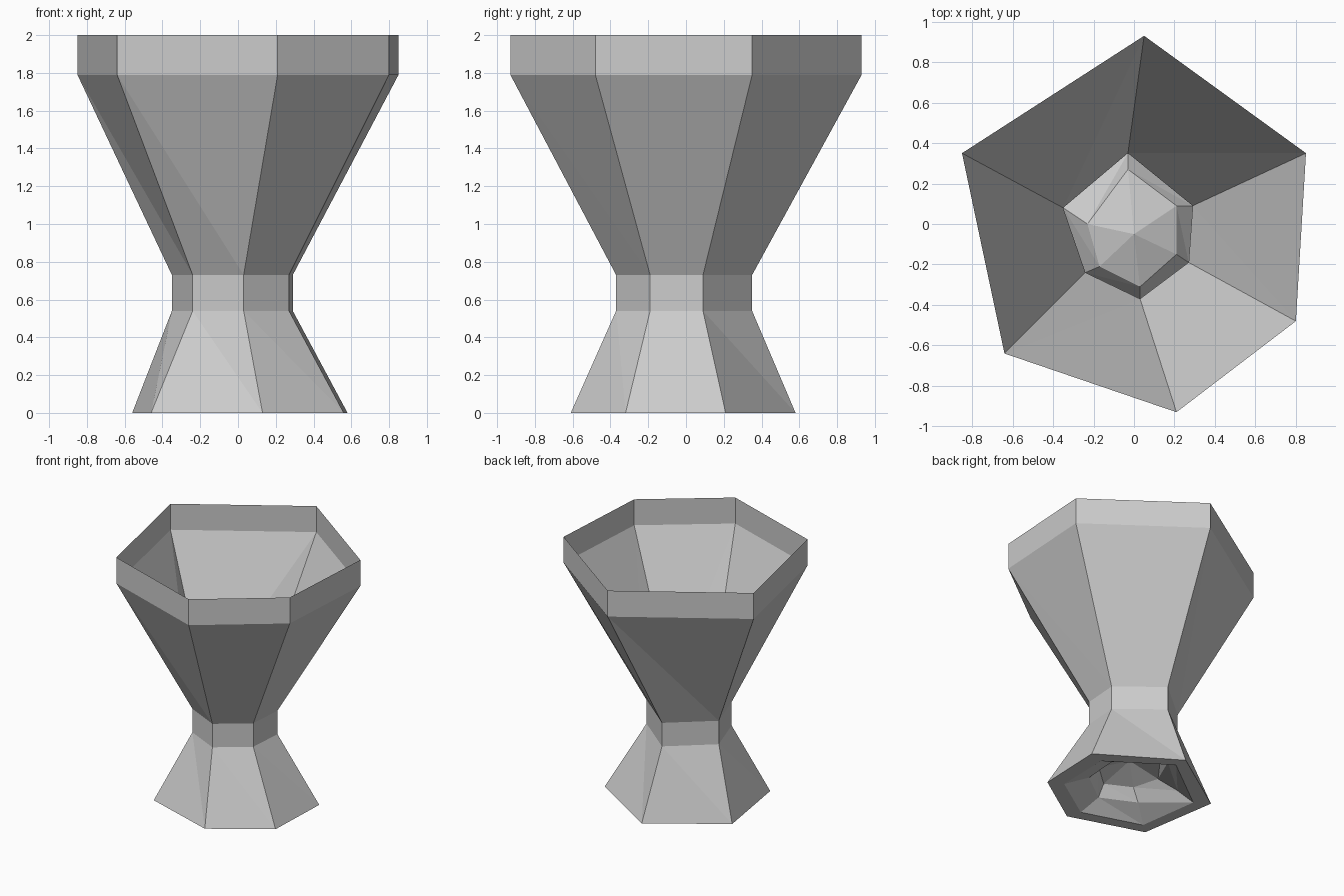
import bpy, bmesh

cube = bpy.data.objects.get("Cube")
if cube:
    bpy.data.objects.remove(cube)

# Plain grey stone
grey = bpy.data.materials.new("plain grey")
grey.use_nodes = True
tone = (0.6, 0.6, 0.6, 1)
grey.diffuse_color = tone
grey.node_tree.nodes["Principled BSDF"].inputs["Base Color"].default_value = tone

# Uneven six-sided outlines, clockwise from the back
RIM = [(.05, .93), (.85, .35), (.80, -.48), (.21, -.93), (-.64, -.64), (-.85, .35)]
NECK = [(-.03, .35), (.29, .09), (.27, -.19), (.03, -.37), (-.24, -.24), (-.35, .08)]
BASE = [(-.01, .58), (.58, .21), (.56, -.32), (.13, -.61), (-.46, -.42), (-.56, .21)]
HOLLOW = [(0, .48), (.46, .17), (.45, -.26), (.09, -.50), (-.38, -.35), (-.45, .14)]
CROWN = [(-.03, .27), (.21, .09), (.21, -.15), (.03, -.31), (-.17, -.21), (-.23, 0)]


def build(name, rings, apex=None):
    """Join stacked outlines, listed top to bottom, with triangulated walls."""
    bm = bmesh.new()
    loops = [[bm.verts.new((x, y, z)) for x, y in outline] for outline, z in rings]
    for up, low in zip(loops, loops[1:]):
        for i in range(len(up)):
            # Each fold runs from an upper corner to the previous lower one
            bm.faces.new((up[i], up[i - 1], low[i - 1]))
            bm.faces.new((up[i], low[i - 1], low[i]))
    if apex:
        tip = bm.verts.new(apex)
        last = loops[-1]
        for i in range(len(last)):
            bm.faces.new((last[i], last[i - 1], tip))
    mesh = bpy.data.meshes.new(name)
    bm.to_mesh(mesh)
    bm.free()
    mesh.materials.append(grey)
    obj = bpy.data.objects.new(name, mesh)
    bpy.context.collection.objects.link(obj)
    return obj


# Open bowl with an upright band round its lip
build("rim_band", [(RIM, 2), (RIM, 1.79)])
build("bowl", [(RIM, 1.79), (NECK, .73)])

# Narrow stem and flared foot
build("stem", [(NECK, .73), (NECK, .54)])
build("foot", [(NECK, .54), (BASE, 0)])

# Flat ring under the foot and the domed hollow inside it
build("foot_ring", [(BASE, 0), (HOLLOW, 0)])
build("foot_hollow", [(HOLLOW, 0), (NECK, .09), (CROWN, .18)], apex=(0, -.05, .27))
